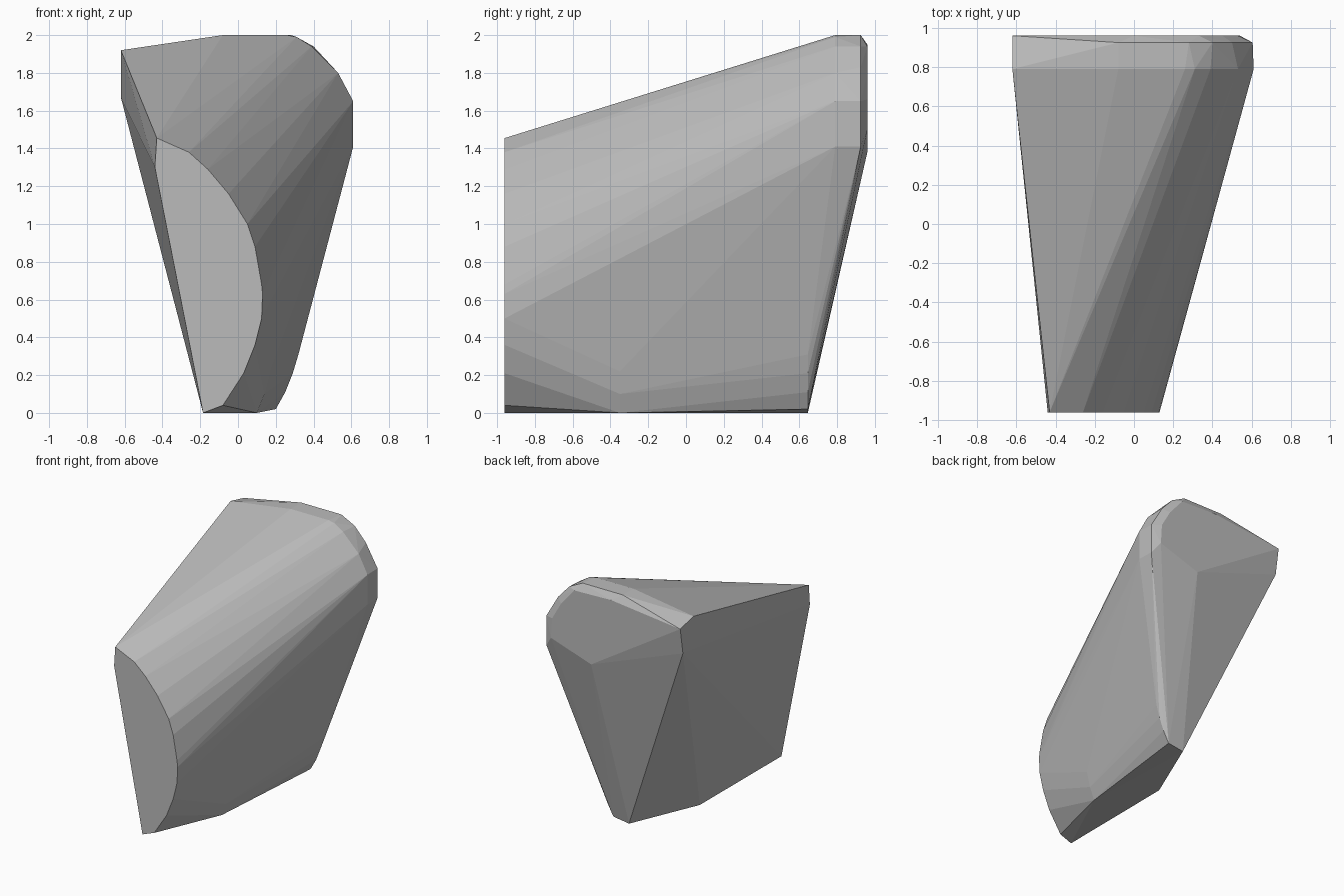
import bpy
import bmesh

if "Cube" in bpy.data.objects:
    bpy.data.objects.remove(bpy.data.objects["Cube"])

stone = bpy.data.materials.new("plain grey")
stone.use_nodes = True
stone.diffuse_color = (0.5, 0.5, 0.5, 1)
stone.node_tree.nodes["Principled BSDF"].inputs["Base Color"].default_value = (0.5, 0.5, 0.5, 1)


def section(y, outline):
    """Place an (x, z) outline at depth y."""
    return [(x, y, z) for x, z in outline]


# Bowed front face
points = section(-0.96, [(-.43, 1.455), (-.35, 1.42), (-.26, 1.38), (-.16, 1.29),
                         (-.05, 1.16), (.05, 1), (.09, .88), (.125, .68), (.13, .63),
                         (.125, .5), (.09, .36), (.03, .21), (-.08, .04), (-.185, 0),
                         (-.44, 1.3)])
# Rounded lower edge, middle and rear
points += section(-0.35, [(.1, 0), (.14, .1), (.17, .22), (.2, .36), (.225, .55)])
points += section(0.08, [(-.18, 0)])
points += section(0.645, [(.06, 0), (.2, .02), (.25, .11), (.29, .21), (.32, .31)])
# Upper shoulder, where the slanted roof ends
points += section(0.79, [(-.62, 1.92), (-.08, 2), (.26, 2), (.31, 1.99), (.39, 1.94),
                         (.53, 1.8), (.61, 1.65), (.61, 1.41)])
# Rear bevel
points += section(0.925, [(-.62, 1.67), (-.08, 2), (.28, 2), (.4, 1.94), (.5, 1.83),
                          (.605, 1.65), (.605, 1.41)])
# Flat back
points += section(0.96, [(-.62, 1.88), (0, 1.95), (.33, 1.94), (.45, 1.8),
                         (.53, 1.66), (.54, 1.5), (.18, 1.38)])

# Wrap the sections in one convex faceted shell
bm = bmesh.new()
for p in points:
    bm.verts.new(p)
hull = bmesh.ops.convex_hull(bm, input=bm.verts[:])
inside = {v for v in hull["geom_interior"] + hull["geom_unused"]
          if isinstance(v, bmesh.types.BMVert)}
bmesh.ops.delete(bm, geom=list(inside), context="VERTS")
bmesh.ops.dissolve_limit(bm, angle_limit=0.01, verts=bm.verts[:], edges=bm.edges[:])
bmesh.ops.recalc_face_normals(bm, faces=bm.faces[:])

mesh = bpy.data.meshes.new("faceted_block")
bm.to_mesh(mesh)
bm.free()
mesh.materials.append(stone)
block = bpy.data.objects.new("faceted_block", mesh)
bpy.context.collection.objects.link(block)
